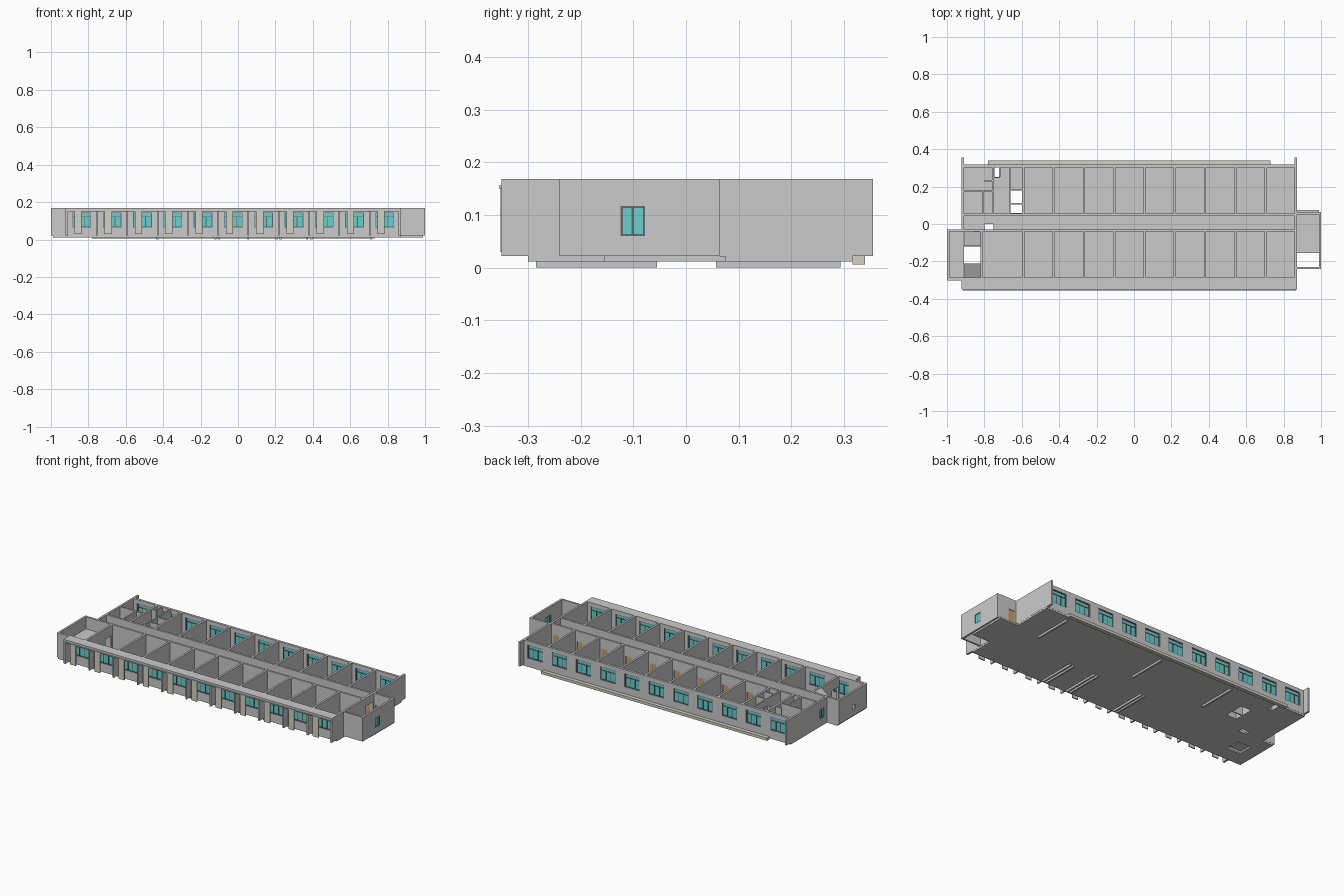
import bpy, bmesh

if "Cube" in bpy.data.objects:
    bpy.data.objects.remove(bpy.data.objects["Cube"])

def material(name, rgb):
    m = bpy.data.materials.new(name)
    m.diffuse_color = (*rgb, 1)
    m.use_nodes = True
    m.node_tree.nodes["Principled BSDF"].inputs["Base Color"].default_value = m.diffuse_color
    return m

TEAL = material("glass_teal", (0.15, 0.62, 0.62))
DARK = material("frame_dark", (0.12, 0.14, 0.15))
BEIGE = material("panel_beige", (0.66, 0.64, 0.55))
WOOD = material("door_wood", (0.55, 0.36, 0.14))

def boxes(name, items, mat=None):
    """One object from boxes given as (x0, x1, y0, y1, z0, z1)."""
    bm = bmesh.new()
    for x0, x1, y0, y1, z0, z1 in items:
        v = bmesh.ops.create_cube(bm, size=1)["verts"]
        for p in v:
            p.co.x = x1 if p.co.x > 0 else x0
            p.co.y = y1 if p.co.y > 0 else y0
            p.co.z = z1 if p.co.z > 0 else z0
    me = bpy.data.meshes.new(name)
    bm.to_mesh(me)
    bm.free()
    ob = bpy.data.objects.new(name, me)
    bpy.context.collection.objects.link(ob)
    if mat:
        me.materials.append(mat)
    return ob

def prism(name, profile, y0, y1):
    """Extrude an x-z profile along y."""
    bm = bmesh.new()
    f = bm.faces.new([bm.verts.new((x, y0, z)) for x, z in profile])
    ext = bmesh.ops.extrude_face_region(bm, geom=[f])["geom"]
    bmesh.ops.translate(bm, vec=(0, y1 - y0, 0),
                        verts=[g for g in ext if isinstance(g, bmesh.types.BMVert)])
    bmesh.ops.recalc_face_normals(bm, faces=bm.faces)
    me = bpy.data.meshes.new(name)
    bm.to_mesh(me)
    bm.free()
    bpy.context.collection.objects.link(bpy.data.objects.new(name, me))

F, T = 0.022, 0.168          # floor level, wall top
W0, W1 = 0.065, 0.145        # window sill and head
DOOR_TOP = 0.105
glass, frames, doors = [], [], []

def wall(axis, c, a0, a1, t=0.012, openings=()):
    """Wall pieces along an axis, centred on c; openings are (from, to, z0, z1)."""
    def b(p, q, z0, z1):
        return (p, q, c - t/2, c + t/2, z0, z1) if axis == 'x' else (c - t/2, c + t/2, p, q, z0, z1)
    out, p = [], a0
    for q0, q1, z0, z1 in sorted(openings):
        out.append(b(p, q0, F, T))
        if z0 > F:
            out.append(b(q0, q1, F, z0))
        if z1 < T:
            out.append(b(q0, q1, z1, T))
        p = q1
    out.append(b(p, a1, F, T))
    return out

def window(axis, c, a0, a1, z0, z1, mullions, transom=None):
    def b(p, q, r, s, t):
        return (p, q, c - t/2, c + t/2, r, s) if axis == 'x' else (c - t/2, c + t/2, p, q, r, s)
    w = 0.004
    glass.append(b(a0, a1, z0, z1, 0.003))
    for k in range(mullions + 2):
        p = a0 + (a1 - a0 - w) * k / (mullions + 1)
        top = transom if transom and 0 < k <= mullions else z1
        frames.append(b(p, p + w, z0, top, 0.008))
    for z in [z0, z1 - w] + ([transom] if transom else []):
        frames.append(b(a0, a1, z, z + w, 0.008))

# Bay layout: eleven equal bays
STEP = 0.162
edges = [-0.916 + STEP * i for i in range(12)]
mids = [e + STEP / 2 for e in edges[:11]]
wins = [(m - 0.05, m + 0.05, W0, W1) for m in mids]

# Outer long walls with windows
boxes("back_wall", wall('x', 0.31, -0.915, 0.865, 0.014, wins))
boxes("front_wall", wall('x', -0.294, -0.998, 0.865, 0.014, wins))
for a, b, z0, z1 in wins:
    window('x', 0.31, a, b, z0, z1, 2, 0.12)
    window('x', -0.294, a, b, z0, z1, 2, 0.12)

# End walls projecting as fins past the facades
boxes("left_end_wall", wall('y', -0.915, -0.03, 0.355, 0.012, [(0.0, 0.04, 0.06, 0.117)]))
window('y', -0.915, 0.0, 0.04, 0.06, 0.117, 1)
boxes("left_front_fin", [(-0.921, -0.909, -0.35, -0.30, F, T)])
boxes("right_end_wall", wall('y', 0.865, -0.35, 0.355, 0.012, [(-0.029, 0.044, F, 0.12)]))

# Corridor walls with a door per room
def corridor(name, y, x0, bays):
    ops = [(edges[i + 1] - 0.056, edges[i + 1] - 0.016, F, DOOR_TOP) for i in bays]
    boxes(name, wall('x', y, x0, 0.865, 0.012, ops))
    for a, b, z0, z1 in ops:
        doors.append((a, b, y - 0.003, y + 0.003, z0, z1))
corridor("corridor_wall_back", 0.05, -0.915, [0, 2, 3, 4, 5, 6, 7, 8, 9, 10])
corridor("corridor_wall_front", -0.035, -0.998, [1, 2, 3, 4, 5, 6, 7, 8, 9, 10])

# Room partitions
rooms = []
for x in edges[2:11]:
    rooms += wall('y', x, 0.05, 0.31) + wall('y', x, -0.294, -0.035)
rooms += wall('y', edges[1], 0.05, 0.31) + wall('y', -0.815, -0.294, -0.035,
         openings=[(-0.11, -0.05, F, DOOR_TOP), (-0.28, -0.22, F, DOOR_TOP)])
boxes("room_partitions", rooms)

# Small washroom and service partitions
service = wall('x', 0.178, -0.915, -0.754, 0.008) + wall('x', 0.23, -0.80, -0.754, 0.008)
service += wall('y', -0.805, 0.05, 0.178, 0.008) + wall('y', -0.665, 0.05, 0.31, 0.008)
service += wall('x', 0.182, -0.665, -0.592, 0.008) + wall('x', 0.107, -0.665, -0.592, 0.008)
service += wall('y', -0.718, 0.25, 0.31, 0.006) + wall('x', 0.248, -0.754, -0.718, 0.006)
boxes("service_partitions", service)

# Floor slab with shafts and stairwells left open
S0 = 0.012
boxes("floor_slab", [(a, b, c, d, S0, F) for a, b, c, d in [
    (-0.592, 0.87, -0.30, 0.316), (-0.92, -0.66, 0.0, 0.25),
    (-0.92, -0.747, 0.25, 0.316), (-0.72, -0.66, 0.25, 0.316),
    (-0.66, -0.592, 0.182, 0.316), (-0.66, -0.592, 0.105, 0.112),
    (-0.66, -0.592, -0.30, 0.06), (-0.75, -0.66, -0.30, 0.0),
    (-0.82, -0.75, -0.30, -0.03), (-0.92, -0.80, -0.03, 0.0),
    (-0.99, -0.91, -0.30, -0.03), (-0.91, -0.82, -0.12, -0.03),
    (-0.91, -0.82, -0.30, -0.21), (0.87, 0.99, -0.155, 0.075)]])

# Ribs under the slab
ribs = [(x - 0.005, x + 0.005, 0.057, 0.293, 0, S0) for x in (-0.43, 0.055, 0.71)]
ribs += [(x - 0.005, x + 0.005, -0.285, -0.055, 0, S0)
         for x in (-0.12, -0.10, 0.205, 0.227, 0.37, 0.392)]
boxes("floor_ribs", ribs)

# Left stair annex
boxes("stair_annex_wall", wall('y', -0.993, -0.30, -0.03, 0.012, [(-0.19, -0.16, 0.06, 0.085)]))
boxes("stair_landing", [(-0.987, -0.91, -0.287, -0.041, 0.088, 0.095)])
prism("stair_flight_lower", [(-0.82, F), (-0.835, F), (-0.91, 0.085), (-0.91, 0.095)], -0.287, -0.212)
prism("stair_flight_upper", [(-0.91, 0.085), (-0.91, 0.095), (-0.821, 0.165), (-0.821, 0.155)],
      -0.118, -0.041)

# Right annex: window wall, back wall with door, front wall
boxes("right_annex_side", wall('y', 0.994, -0.24, 0.064, 0.012, [(-0.124, -0.078, 0.06, 0.117)]))
window('y', 0.997, -0.124, -0.078, 0.06, 0.117, 1)
boxes("right_annex_ends", wall('x', 0.058, 0.87, 0.994, 0.012, [(0.882, 0.925, F, 0.1)])
      + wall('x', -0.235, 0.87, 0.994, 0.01))
doors.append((0.882, 0.925, 0.055, 0.061, F, 0.1))

# Front sunshade: top ledge, fins, rail and sliding panels
boxes("front_ledge", [(-0.92, 0.865, -0.35, -0.30, 0.155, T)])
boxes("front_fins", [(x - 0.004, x + 0.004, -0.345, -0.30, F, 0.155) for x in edges[1:11]])
boxes("panel_rail", [(-0.915, 0.865, -0.355, -0.348, 0.15, 0.156)])
boxes("sunshade_panels", [(m - 0.04, m - 0.002, -0.352, -0.346, 0.03, 0.152) for m in mids], BEIGE)

# Beige beam below the back windows
boxes("back_beam", [(-0.78, 0.73, 0.316, 0.34, 0.006, 0.022)], BEIGE)

boxes("window_glass", glass, TEAL)
boxes("window_frames", frames, DARK)
boxes("doors", doors, WOOD)
